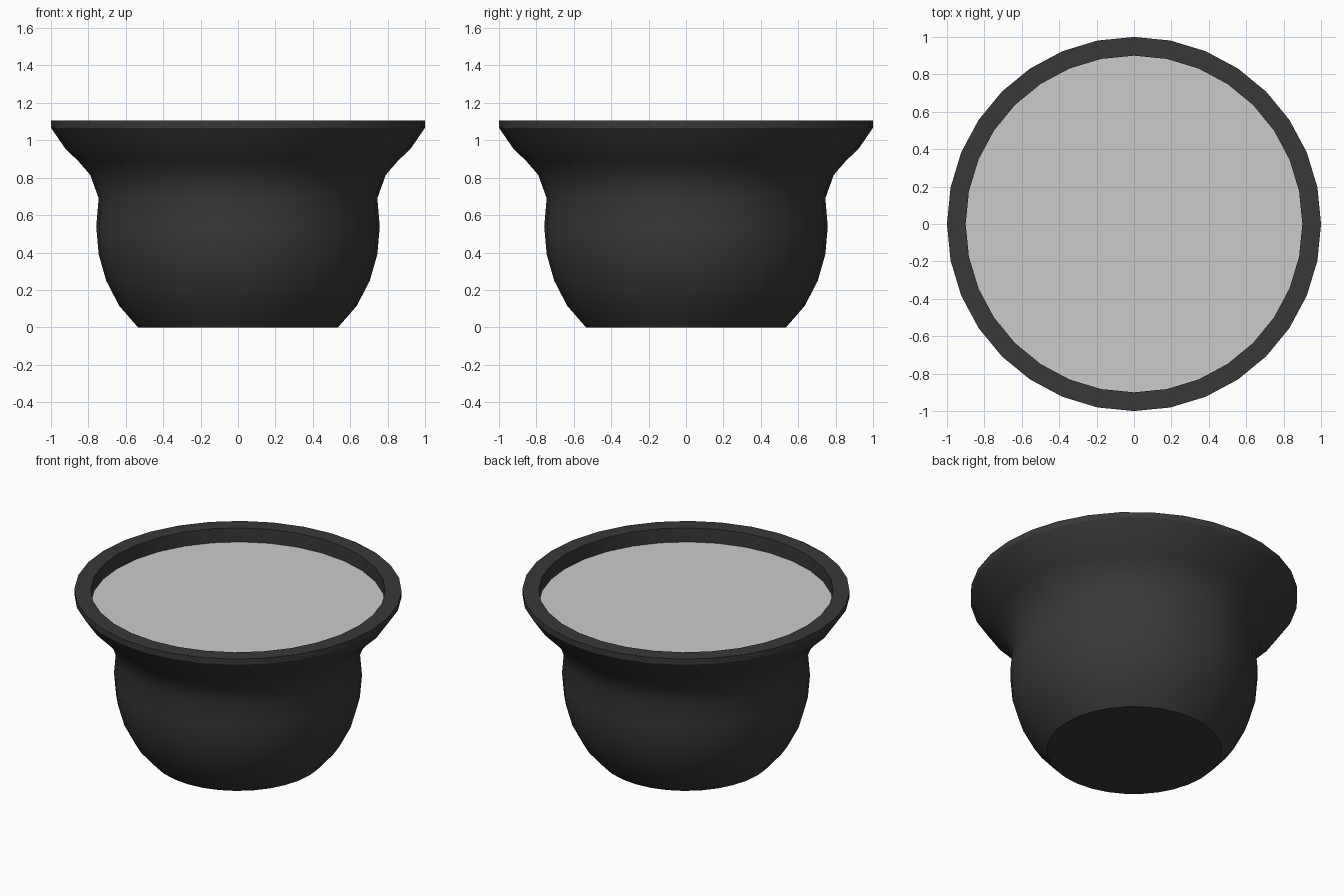
import bpy, bmesh, math

if "Cube" in bpy.data.objects:
    bpy.data.objects.remove(bpy.data.objects["Cube"])

SIDES = 32


def material(name, rgb):
    mat = bpy.data.materials.new(name)
    mat.diffuse_color = (*rgb, 1)
    mat.use_nodes = True
    mat.node_tree.nodes["Principled BSDF"].inputs["Base Color"].default_value = mat.diffuse_color
    return mat


def lathe(name, profile, cap_start=False, mat=None):
    """Revolve (radius, height) points around z."""
    bm = bmesh.new()
    rings = []
    for r, z in profile:
        rings.append([bm.verts.new((r * math.cos(math.tau * i / SIDES),
                                    r * math.sin(math.tau * i / SIDES), z))
                      for i in range(SIDES)])
    for a, b in zip(rings, rings[1:]):
        for i in range(SIDES):
            j = (i + 1) % SIDES
            bm.faces.new((a[i], a[j], b[j], b[i]))
    if cap_start:
        bm.faces.new(rings[0][::-1])
    mesh = bpy.data.meshes.new(name)
    bm.to_mesh(mesh)
    bm.free()
    obj = bpy.data.objects.new(name, mesh)
    bpy.context.collection.objects.link(obj)
    if mat:
        mesh.materials.append(mat)
    bpy.ops.object.select_all(action='DESELECT')
    bpy.context.view_layer.objects.active = obj
    obj.select_set(True)
    bpy.ops.object.shade_smooth_by_angle(angle=math.radians(31))
    return obj


# Pot: rounded belly, neck, flared mouth, lip and inner wall
lathe("pot_body", [
    (0.535, 0), (0.635, 0.115), (0.705, 0.25), (0.745, 0.39), (0.758, 0.54),
    (0.745, 0.69), (0.79, 0.815), (0.855, 0.89), (0.923, 0.955),
    (1.0, 1.067), (1.0, 1.105), (0.9, 1.105), (0.9, 1.0),
], cap_start=True, mat=material("black_iron", (0.04, 0.04, 0.04)))

# Contents: flat grey surface just below the rim
bpy.ops.mesh.primitive_circle_add(vertices=SIDES, radius=0.9, fill_type='NGON',
                                  location=(0, 0, 1.01),
                                  rotation=(0, 0, math.pi / 2))
bpy.context.object.name = "liquid_surface"
